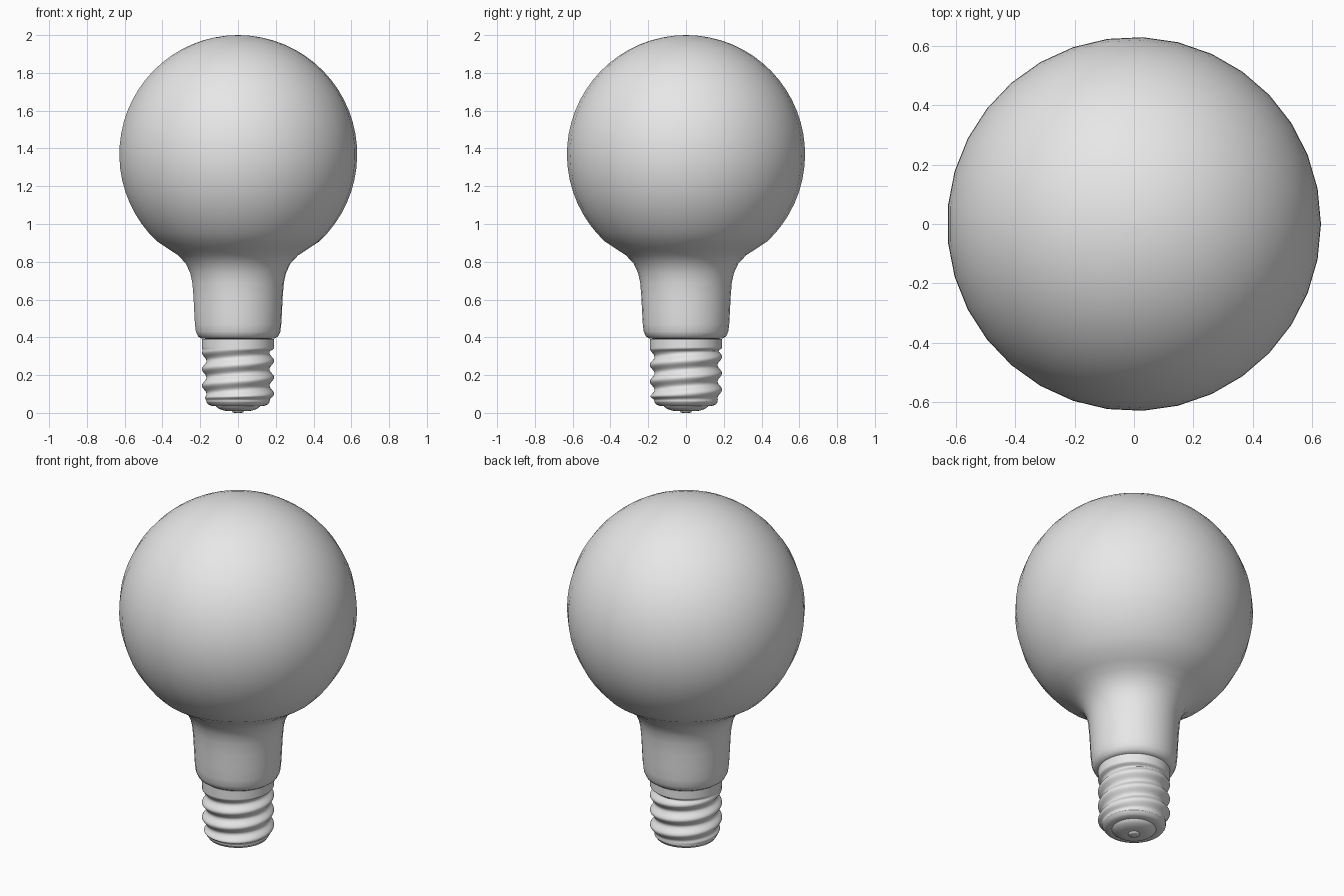
import bpy, bmesh, math
from math import sin, cos, pi, tau

cube = bpy.data.objects.get("Cube")
if cube:
    bpy.data.objects.remove(cube, do_unlink=True)

grey = bpy.data.materials.new("light_grey")
grey.use_nodes = True
grey.diffuse_color = (0.8, 0.8, 0.8, 1)
grey.node_tree.nodes["Principled BSDF"].inputs["Base Color"].default_value = (0.8, 0.8, 0.8, 1)


def lathe(name, heights, radius, sides, cap_top=True, cap_bottom=True, sharp=40):
    """Skin stacked rings; radius(row, angle) gives each ring's radius."""
    bm = bmesh.new()
    rings = []
    for row, z in enumerate(heights):
        ring = []
        for k in range(sides):
            a = tau * k / sides
            r = radius(row, a)
            ring.append(bm.verts.new((r * cos(a), r * sin(a), z)))
        rings.append(ring)
    for low, high in zip(rings, rings[1:]):
        for k in range(sides):
            n = (k + 1) % sides
            bm.faces.new((low[k], low[n], high[n], high[k]))
    if cap_bottom:
        bm.faces.new(rings[0][::-1])
    if cap_top:
        bm.faces.new(rings[-1])
    bmesh.ops.recalc_face_normals(bm, faces=bm.faces)
    mesh = bpy.data.meshes.new(name)
    bm.to_mesh(mesh)
    bm.free()
    mesh.materials.append(grey)
    obj = bpy.data.objects.new(name, mesh)
    bpy.context.collection.objects.link(obj)
    bpy.ops.object.select_all(action='DESELECT')
    obj.select_set(True)
    bpy.context.view_layer.objects.active = obj
    bpy.ops.object.shade_smooth_by_angle(angle=math.radians(sharp))
    return obj


def turned(name, profile, sides, **options):
    return lathe(name, [z for r, z in profile], lambda row, a: profile[row][0], sides, **options)


# Glass: flared neck running into a round globe
neck = [(0.17, 0.392), (0.195, 0.394), (0.212, 0.405), (0.224, 0.43), (0.229, 0.47),
        (0.233, 0.54), (0.237, 0.62), (0.243, 0.69), (0.254, 0.74), (0.277, 0.79),
        (0.318, 0.834), (0.37, 0.868)]
R, CENTRE, STEPS = 0.631, 1.369, 24
start = math.radians(-47)
globe = []
for i in range(STEPS + 1):
    t = start + (pi / 2 - start) * i / STEPS
    globe.append((max(R * cos(t), 0.002), CENTRE + R * sin(t)))
turned("glass_bulb", neck + globe, 33, sharp=60)

# Screw base: helical ridges that fade into a plain collar and a plain foot
PITCH, LOW, HIGH, ROWS = 0.087, 0.06, 0.392, 76
levels = [LOW + (HIGH - LOW) * i / ROWS for i in range(ROWS + 1)]


def smooth(x):
    x = min(max(x, 0), 1)
    return x * x * (3 - 2 * x)


def thread_radius(row, a):
    z = levels[row]
    wave = 0.5 + 0.5 * cos(tau * (z - 0.275) / PITCH - a)
    ridge = 0.167 + 0.024 * wave
    to_collar = smooth((z - 0.325) / 0.02)
    to_foot = smooth((0.09 - z) / 0.025)
    r = ridge + (0.191 - ridge) * to_collar
    return r + (0.168 - r) * to_foot


lathe("screw_base", levels, thread_radius, 48, cap_bottom=False, sharp=60)

# Rounded foot, insulator and contact
turned("base_foot", [(0.118, 0.036), (0.143, 0.038), (0.158, 0.045), (0.168, 0.06)], 48,
       cap_top=False, sharp=60)
turned("insulator", [(0.05, 0.009), (0.075, 0.012), (0.1, 0.021), (0.115, 0.032), (0.118, 0.038)],
       48, sharp=60)
turned("contact_tip", [(0.018, 0.0), (0.028, 0.003), (0.032, 0.01)], 32, sharp=60)
